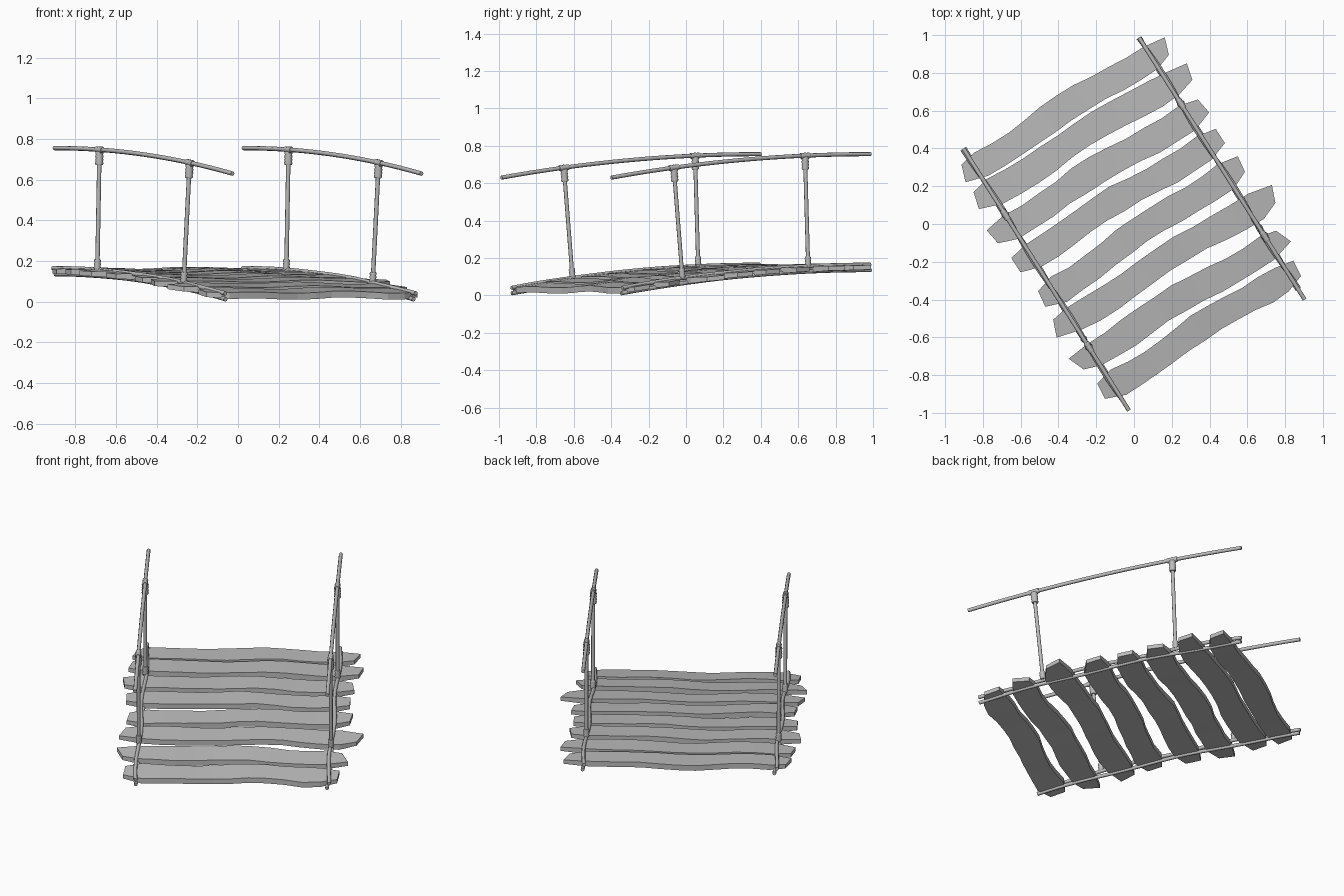
import bpy, bmesh, math, random
from mathutils import Vector, Matrix

random.seed(4)
cube = bpy.data.objects.get("Cube")
if cube:
    bpy.data.objects.remove(cube, do_unlink=True)

grey = bpy.data.materials.new("weathered_grey")
grey.use_nodes = True
grey.diffuse_color = (0.5, 0.5, 0.5, 1)
grey.node_tree.nodes["Principled BSDF"].inputs["Base Color"].default_value = (0.5, 0.5, 0.5, 1)

TURN = Matrix.Rotation(math.radians(32.3), 4, 'Z')   # the span runs diagonally
SIDE = 0.55                                          # rope distance from the middle
START, DECK_END, RAIL_END = -0.82, 0.755, 0.82
ROPE = 0.011


def deck_z(v):
    """Height of the upper deck rope at distance v down the span."""
    return 0.164 - (v - START) ** 2 / 20


def rail_z(v):
    return 0.755 - (v - START) ** 2 / 21.4


def place(u, v, z):
    return Vector((u, -v, z))


def finish(name, bm, smooth):
    bmesh.ops.recalc_face_normals(bm, faces=bm.faces)
    mesh = bpy.data.meshes.new(name)
    bm.to_mesh(mesh)
    bm.free()
    mesh.transform(TURN)
    mesh.materials.append(grey)
    obj = bpy.data.objects.new(name, mesh)
    bpy.context.collection.objects.link(obj)
    if smooth:
        bpy.ops.object.select_all(action='DESELECT')
        obj.select_set(True)
        bpy.context.view_layer.objects.active = obj
        bpy.ops.object.shade_smooth_by_angle(angle=math.radians(50))
    return obj


def loft(bm, rings):
    """Skin closed rings of points and cap both ends."""
    loops = [[bm.verts.new(p) for p in ring] for ring in rings]
    for a, b in zip(loops, loops[1:]):
        n = len(a)
        for i in range(n):
            bm.faces.new((a[i], a[(i + 1) % n], b[(i + 1) % n], b[i]))
    bm.faces.new(loops[0])
    bm.faces.new(loops[-1])


def tube(bm, points, radii, sides=8):
    rings = []
    for i, p in enumerate(points):
        d = points[min(i + 1, len(points) - 1)] - points[max(i - 1, 0)]
        q = d.to_track_quat('Z', 'Y')
        angles = [math.tau * k / sides for k in range(sides)]
        rings.append([p + q @ Vector((math.cos(a), math.sin(a), 0)) * radii[i] for a in angles])
    loft(bm, rings)


def coil(bm, a, b, turns, radius):
    """Rope wrapping: a stack of bulging turns from a to b."""
    n = turns * 2
    points = [a.lerp(b, i / n) for i in range(n + 1)]
    tube(bm, points, [radius if i % 2 else radius * 0.82 for i in range(n + 1)], 10)


def long_rope(name, u, height, end, sway=0.0):
    steps = 24
    points = []
    for i in range(steps + 1):
        v = START + (end - START) * i / steps
        points.append(place(u + sway * math.sin(9 * v + u), v, height(v)))
    bm = bmesh.new()
    tube(bm, points, [ROPE] * len(points))
    finish(name, bm, True)


# Handrails, deck ropes, posts and their wrappings on both sides
for u, side in ((-SIDE, "right"), (SIDE, "left")):
    long_rope(side + "_handrail", u, rail_z, RAIL_END)
    long_rope(side + "_upper_deck_rope", u, deck_z, DECK_END, 0.008)
    long_rope(side + "_lower_deck_rope", u, lambda v: deck_z(v) - 0.029, DECK_END, -0.006)
    for label, v_foot, v_top in (("back", -0.425, -0.405), ("front", 0.37, 0.425)):
        foot = place(u, v_foot, deck_z(v_foot))
        top = place(u, v_top, rail_z(v_top))
        up = (top - foot).normalized()
        bm = bmesh.new()
        tube(bm, [foot, top], [ROPE, ROPE])
        finish(f"{side}_{label}_post", bm, True)
        bm = bmesh.new()
        coil(bm, top - up * 0.075, top - up * 0.008, 4, 0.021)
        coil(bm, foot + up * 0.002, foot + up * 0.052, 3, 0.018)
        ends = [place(u, v_top + d, rail_z(v_top + d)) for d in (-0.03, 0.03)]
        coil(bm, ends[0], ends[1], 3, 0.017)
        finish(f"{side}_{label}_wrapping", bm, True)

# Planks: right end, right distance, left end, left distance, down the span
planks = [(-0.62, -0.705, 0.65, -0.707), (-0.64, -0.545, 0.68, -0.53),
          (-0.67, -0.345, 0.645, -0.33), (-0.645, -0.155, 0.635, -0.145),
          (-0.625, 0.075, 0.65, 0.035), (-0.65, 0.25, 0.71, 0.255),
          (-0.655, 0.46, 0.635, 0.48), (-0.62, 0.66, 0.605, 0.655)]
STEPS = 12
for n, (u0, v0, u1, v1) in enumerate(planks):
    rings = []
    phase = random.uniform(-0.6, 0.6)
    slant = random.uniform(-0.02, 0.02)
    for i in range(STEPS + 1):
        t = i / STEPS
        tip = i in (0, STEPS)
        u = u0 + (u1 - u0) * t
        v = v0 + (v1 - v0) * t + 0.012 * math.sin(math.tau * t * 1.5 + phase)
        half = 0.045 if tip else 0.073 + random.uniform(-0.006, 0.006)
        thick = 0.012 if tip else 0.016
        z = deck_z(v) - 0.0145 + 0.006 * math.sin(math.tau * t * 2 + phase) * math.sin(math.pi * t)
        skew = slant if tip else 0
        slope = -(v - START) / 10
        rings.append([place(u + skew * a, v + a * half, z + a * half * slope + b * thick)
                      for a, b in ((-1, -1), (1, -1), (1, 1), (-1, 1))])
    bm = bmesh.new()
    loft(bm, rings)
    finish(f"plank_{n + 1}", bm, False)
